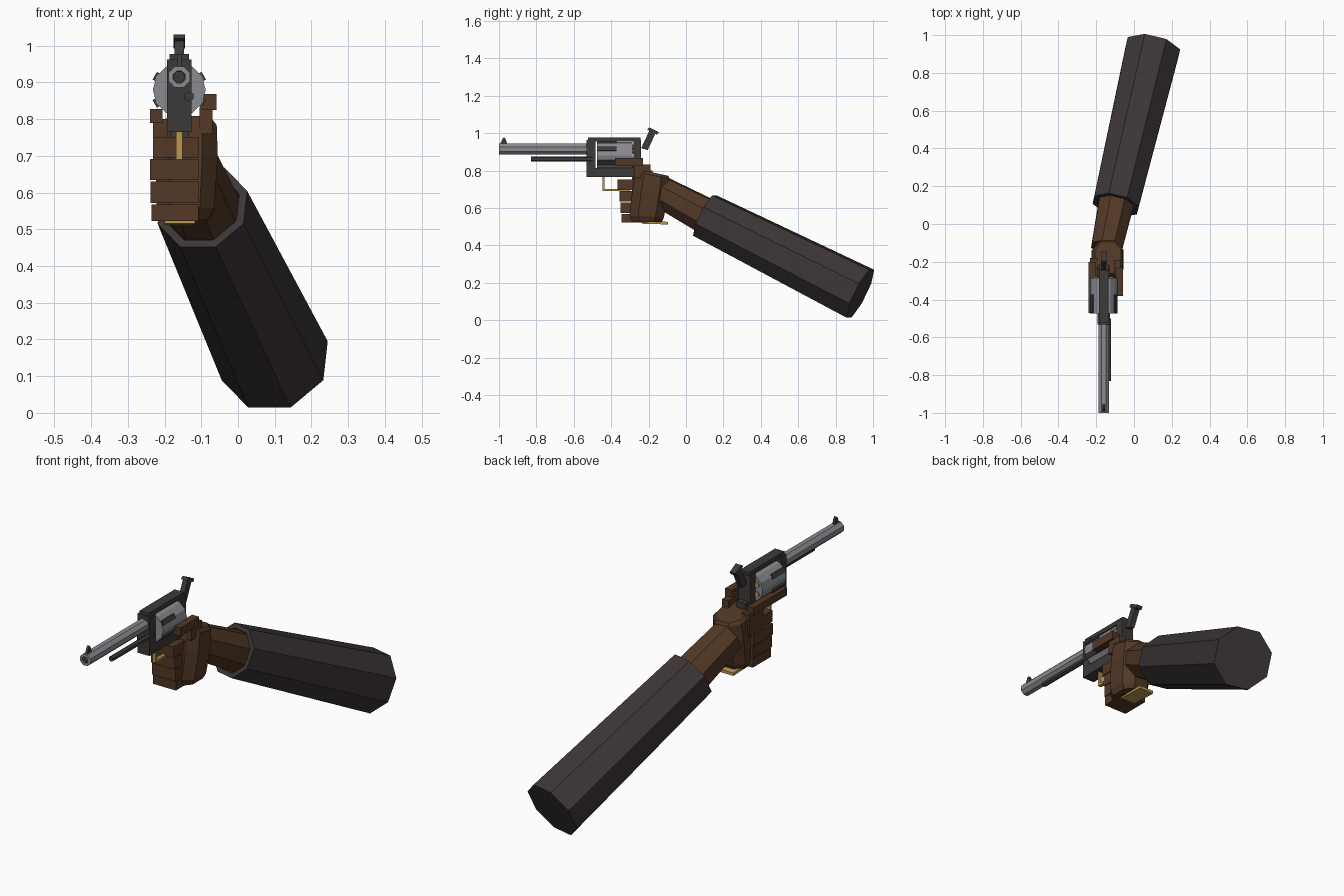
import bpy, bmesh, math
from mathutils import Vector, Matrix

if "Cube" in bpy.data.objects:
    bpy.data.objects.remove(bpy.data.objects["Cube"])


def material(name, rgb):
    m = bpy.data.materials.new(name)
    m.diffuse_color = (*rgb, 1)
    m.use_nodes = True
    m.node_tree.nodes["Principled BSDF"].inputs["Base Color"].default_value = m.diffuse_color
    return m


SKIN = material("brown leather", (0.085, 0.040, 0.019))
CLOTH = material("dark cloth", (0.046, 0.036, 0.037))
DARK = material("dark metal", (0.048, 0.041, 0.041))
STEEL = material("steel grey", (0.25, 0.26, 0.28))
BRASS = material("brass", (0.50, 0.31, 0.08))
GX = -0.16  # centre plane of the gun


def loft(name, rings, mat, caps=True):
    """Skin a list of equal-length point rings."""
    bm = bmesh.new()
    rows = [[bm.verts.new(p) for p in r] for r in rings]
    n = len(rows[0])
    for a, b in zip(rows, rows[1:]):
        for i in range(n):
            j = (i + 1) % n
            bm.faces.new((a[i], a[j], b[j], b[i]))
    if caps:
        bm.faces.new(rows[0][::-1])
        bm.faces.new(rows[-1])
    bmesh.ops.recalc_face_normals(bm, faces=bm.faces)
    me = bpy.data.meshes.new(name)
    bm.to_mesh(me)
    bm.free()
    me.materials.append(mat)
    ob = bpy.data.objects.new(name, me)
    bpy.context.collection.objects.link(ob)
    return ob


def box(name, x, y, z, mat):
    """Box from (min, max) pairs."""
    rings = [[(x[0], y[0], h), (x[1], y[0], h), (x[1], y[1], h), (x[0], y[1], h)] for h in z]
    return loft(name, rings, mat)


def ring(c, axis, r, n, turn=0.5):
    """Regular ring of n points around an axis."""
    axis = Vector(axis).normalized()
    u = axis.cross(Vector((0, 0, 1))).normalized()
    v = u.cross(axis)
    ang = [2 * math.pi * (i + turn) / n for i in range(n)]
    return [Vector(c) + r * (math.cos(a) * u + math.sin(a) * v) for a in ang]


def tube(name, x, z, y, r, n, mat, turn=0.5):
    return loft(name, [ring((x, h, z), (0, 1, 0), r, n, turn) for h in y], mat)


def slab(name, x, profile, mat):
    """Side profile of (y, z) points extruded across x."""
    return loft(name, [[(h, *p) for p in profile] for h in x], mat)


def palm_ring(cx, cy, z, hx, hy, tilt):
    """Chamfered rectangle, tilted front to back."""
    k = 0.5
    pts = [(1, -k), (1, k), (k, 1), (-k, 1), (-1, k), (-1, -k), (-k, -1), (k, -1)]
    return [(cx + hx * a, cy + hy * b, z - tilt * b) for a, b in pts]


# Sleeve: tapered eight-sided tube with a rim at the cuff
cuff, elbow = Vector((-0.097, 0.10, 0.56)), Vector((0.10, 0.932, 0.142))
d = (elbow - cuff).normalized()
loft("sleeve", [ring(cuff + d * 0.03, d, 0.10, 8), ring(cuff, d, 0.107, 8),
                ring(cuff, d, 0.130, 8), ring(elbow, d, 0.154, 8)], CLOTH)

# Forearm
wrist = Vector((-0.145, -0.13, 0.685))
loft("forearm", [ring(wrist, d, 0.088, 8), ring(cuff + d * 0.04, d, 0.102, 8)], SKIN)

# Palm
loft("palm", [palm_ring(-0.145, -0.21, 0.525, 0.065, 0.080, 0.0),
              palm_ring(-0.143, -0.21, 0.555, 0.078, 0.092, 0.005),
              palm_ring(-0.140, -0.19, 0.69, 0.085, 0.096, 0.012),
              palm_ring(-0.138, -0.178, 0.775, 0.080, 0.090, 0.018),
              palm_ring(-0.138, -0.178, 0.790, 0.068, 0.084, 0.018)], SKIN)

# Curled fingers, wrapped round the grip
for i, (y, z0, z1, x) in enumerate([(-0.365, 0.695, 0.752, -0.232), (-0.355, 0.634, 0.691, -0.240),
                                    (-0.350, 0.572, 0.630, -0.238), (-0.345, 0.523, 0.568, -0.236)]):
    box(f"finger_{i + 1}", (x, -0.108), (y, -0.20), (z0, z1), SKIN)

# Pointing finger and thumb on opposite sides of the frame
box("index_finger", (-0.240, -0.205), (-0.47, -0.20), (0.790, 0.828), SKIN)
box("index_knuckle", (-0.232, -0.19), (-0.29, -0.18), (0.69, 0.800), SKIN)
box("thumb", (-0.097, -0.058), (-0.38, -0.23), (0.825, 0.868), SKIN)
box("thumb_base", (-0.105, -0.070), (-0.275, -0.19), (0.76, 0.832), SKIN)

# Barrel with sunken bore
end = (0, 1, 0)
loft("barrel", [ring((GX, y, 0.915), end, r, 8) for y, r in
                ((-0.985, 0.016), (-1.0, 0.018), (-1.0, 0.031), (-0.50, 0.031))], STEEL)
tube("bore", GX, 0.915, (-0.997, -0.98), 0.017, 6, DARK, 0)
tube("ejector_rod", -0.133, 0.862, (-0.83, -0.50), 0.014, 6, DARK)
slab("front_sight", (GX - 0.006, GX + 0.006),
     [(-0.995, 0.94), (-0.955, 0.94), (-0.965, 0.97), (-0.972, 0.978), (-0.98, 0.972)], DARK)

# Frame around the cylinder
W = (GX - 0.034, GX + 0.034)
box("frame_front", W, (-0.532, -0.483), (0.765, 0.963), DARK)
box("frame_rear", W, (-0.28, -0.24), (0.765, 0.963), DARK)
box("frame_bottom", W, (-0.484, -0.22), (0.765, 0.815), DARK)
box("top_strap", (GX - 0.026, GX + 0.026), (-0.525, -0.243), (0.955, 0.978), DARK)
box("grip", (GX - 0.025, GX + 0.025), (-0.29, -0.215), (0.54, 0.83), DARK)

# Cylinder with flutes and cartridge heads
CZ = 0.88
tube("cylinder", GX, CZ, (-0.475, -0.285), 0.072, 12, STEEL, 0)
for i in range(6):
    a = math.radians(30 + 60 * i)
    c, s = math.cos(a), math.sin(a)
    f = box(f"flute_{i + 1}", (0.062, 0.077), (-0.472, -0.372), (-0.012, 0.012), DARK)
    f.matrix_world = Matrix.Translation((GX, 0, CZ)) @ Matrix.Rotation(-a, 4, 'Y')
    tube(f"cartridge_{i + 1}", GX + 0.047 * c, CZ + 0.047 * s, (-0.29, -0.277), 0.014, 8, BRASS)

# Hammer and its spur
slab("hammer", (GX - 0.013, GX + 0.013),
     [(-0.24, 0.92), (-0.205, 0.91), (-0.165, 0.995), (-0.195, 1.015)], DARK)
slab("hammer_spur", (GX - 0.016, GX + 0.016),
     [(-0.208, 1.02), (-0.155, 0.992), (-0.145, 1.006), (-0.195, 1.031)], DARK)

# Trigger guard and butt plate
G = (GX - 0.009, GX + 0.009)
box("guard_post", G, (-0.447, -0.435), (0.69, 0.77), BRASS)
box("guard_bar", G, (-0.447, -0.30), (0.69, 0.702), BRASS)
slab("butt_plate", (-0.20, -0.117),
     [(-0.235, 0.516), (-0.095, 0.512), (-0.095, 0.526), (-0.235, 0.532)], BRASS)
